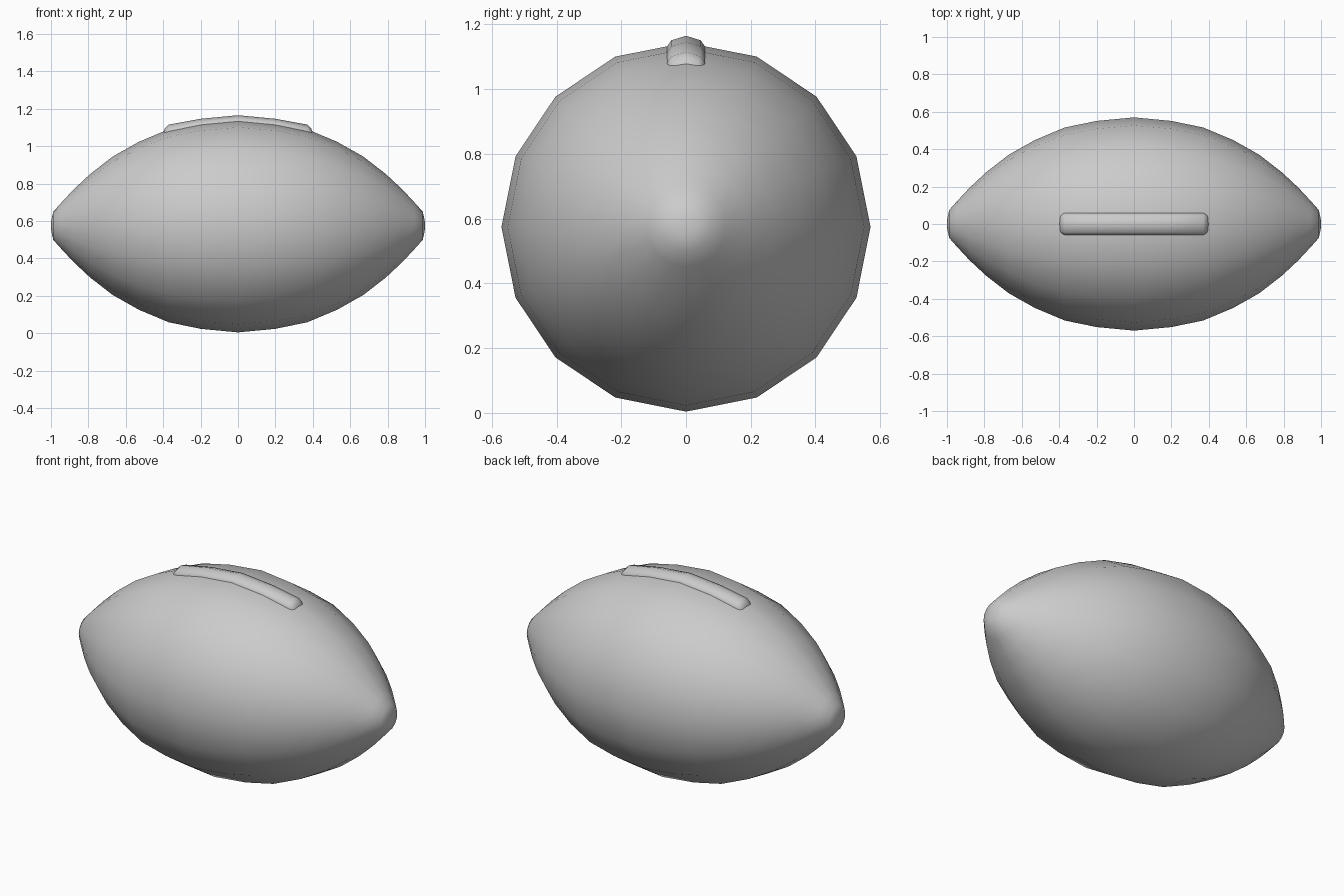
import bpy, bmesh, math

if "Cube" in bpy.data.objects:
    bpy.data.objects.remove(bpy.data.objects["Cube"])

CZ = 0.574
SIDES = 16
# half profile: (x, radius) from the middle to one tip
HALF = [(0, 0.57), (0.2, 0.551), (0.37, 0.516), (0.53, 0.449), (0.67, 0.37),
        (0.79, 0.277), (0.88, 0.193), (0.945, 0.123), (0.988, 0.075), (0.998, 0.03)]


def finish(name, bm):
    bmesh.ops.recalc_face_normals(bm, faces=bm.faces)
    for f in bm.faces:
        f.smooth = True
    mesh = bpy.data.meshes.new(name)
    bm.to_mesh(mesh)
    bm.free()
    ob = bpy.data.objects.new(name, mesh)
    bpy.context.collection.objects.link(ob)
    return ob


def bridge(bm, rings, closed=True):
    for a, b in zip(rings, rings[1:]):
        n = len(a)
        for i in range(n if closed else n - 1):
            j = (i + 1) % n
            bm.faces.new((a[i], a[j], b[j], b[i]))


# ball body: profile turned around the x axis
bm = bmesh.new()
profile = [(-x, r) for x, r in reversed(HALF[1:])] + HALF
rings = []
for x, r in profile:
    rings.append([bm.verts.new((x, r * math.sin(2 * math.pi * i / SIDES),
                                CZ + r * math.cos(2 * math.pi * i / SIDES)))
                  for i in range(SIDES)])
bridge(bm, rings)
for ring, x in ((rings[0], -1), (rings[-1], 1)):
    tip = bm.verts.new((x, 0, CZ))
    for i in range(SIDES):
        bm.faces.new((ring[i], ring[(i + 1) % SIDES], tip))
finish("ball_body", bm)

# lace strip: raised band following the top ridge, bevelled at both ends
bm = bmesh.new()
stations = [(0.0, 1.165, 1), (0.2, 1.146, 1), (0.37, 1.115, 1),
            (0.39, 1.097, 0.88), (0.4, 1.073, 0.75)]
stations = [(-x, z, w) for x, z, w in reversed(stations[1:])] + stations
section = [(-0.058, -0.07), (-0.058, -0.032), (-0.045, -0.014), (0, 0),
           (0.045, -0.014), (0.058, -0.032), (0.058, -0.07)]
rings = [[bm.verts.new((x, y * w, z + dz)) for y, dz in section] for x, z, w in stations]
bridge(bm, rings)
bm.faces.new(rings[0])
bm.faces.new(rings[-1])
finish("lace_strip", bm)
